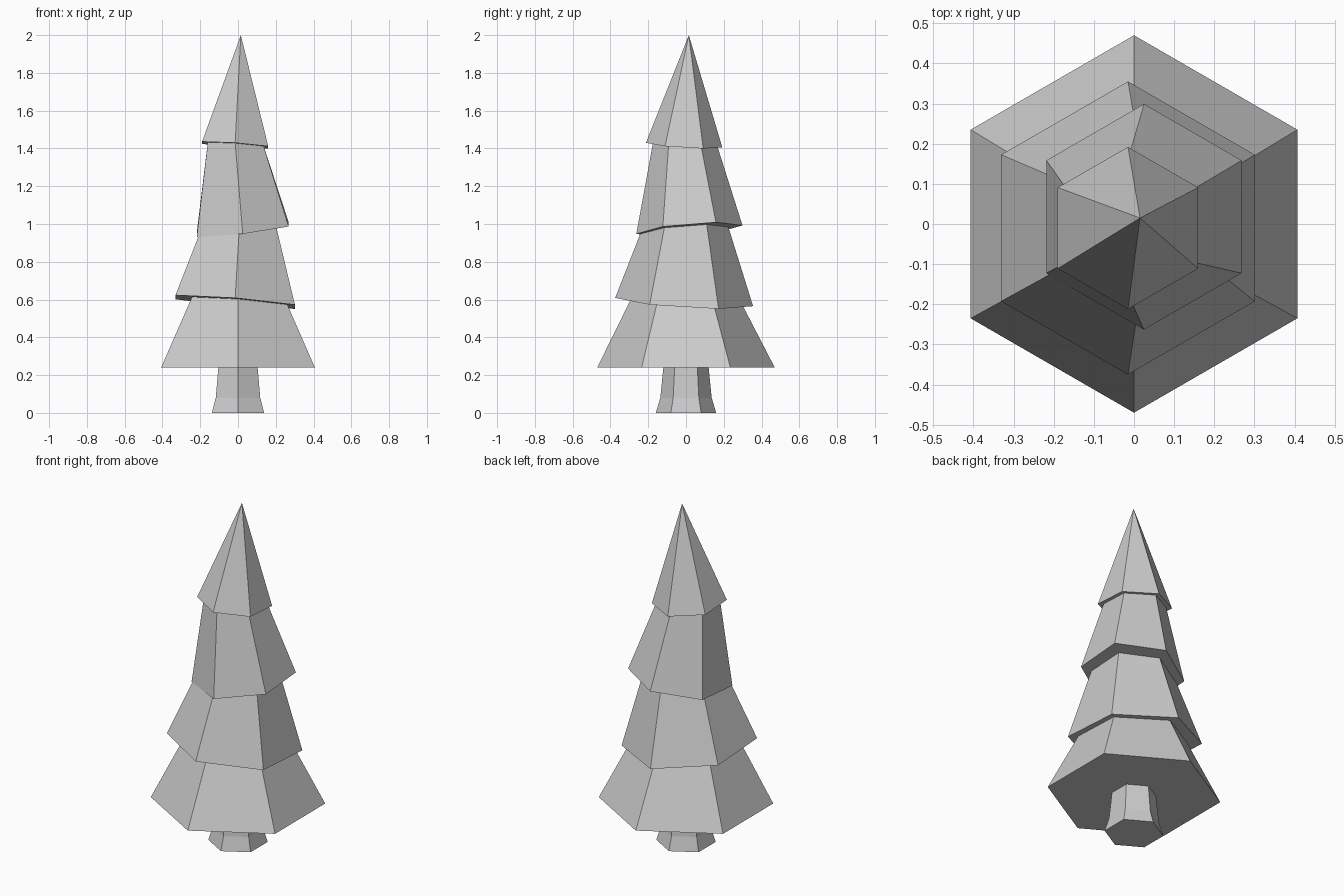
import bpy, bmesh
from math import radians, cos, sin

if "Cube" in bpy.data.objects:
    bpy.data.objects.remove(bpy.data.objects["Cube"])


def hex_stack(name, rings, apex=None):
    """Loft hexagonal rings (cx, cy, cz, radius, x_tilt, y_tilt), optionally to a point."""
    bm = bmesh.new()
    loops = []
    for cx, cy, cz, r, tx, ty in rings:
        loop = []
        for i in range(6):
            a = radians(90 + 60 * i)
            dx, dy = r * cos(a), r * sin(a)
            loop.append(bm.verts.new((cx + dx, cy + dy, cz + tx * dx + ty * dy)))
        loops.append(loop)
    bm.faces.new(loops[0][::-1])
    for lo, hi in zip(loops, loops[1:]):
        for i in range(6):
            j = (i + 1) % 6
            bm.faces.new((lo[i], lo[j], hi[j], hi[i]))
    last = loops[-1]
    if apex:
        tip = bm.verts.new(apex)
        for i in range(6):
            bm.faces.new((last[i], last[(i + 1) % 6], tip))
    else:
        bm.faces.new(last)
    bmesh.ops.recalc_face_normals(bm, faces=bm.faces)
    mesh = bpy.data.meshes.new(name)
    bm.to_mesh(mesh)
    bm.free()
    obj = bpy.data.objects.new(name, mesh)
    bpy.context.collection.objects.link(obj)
    return obj


# Trunk with flared foot
hex_stack("trunk", [(0, 0, 0, 0.16, 0, 0),
                    (0, 0, 0.08, 0.136, 0, 0),
                    (0, 0, 0.25, 0.119, 0, 0)])

# Foliage tiers: level bottom skirt, then tilted skirts
hex_stack("foliage_bottom", [(0, 0, 0.24, 0.47, 0, 0),
                             (0, -0.005, 0.64, 0.268, 0, 0)])
hex_stack("foliage_lower", [(-0.015, -0.01, 0.587, 0.365, -0.08, -0.06),
                            (0.01, 0, 1.03, 0.21, 0, 0)])
hex_stack("foliage_upper", [(0.025, 0.018, 0.97, 0.281, 0.115, 0.08),
                            (-0.016, -0.008, 1.44, 0.165, 0, 0)])
# Pointed crown
hex_stack("foliage_top", [(-0.015, -0.01, 1.418, 0.202, -0.07, -0.06)],
          apex=(0.015, 0.015, 2.0))
